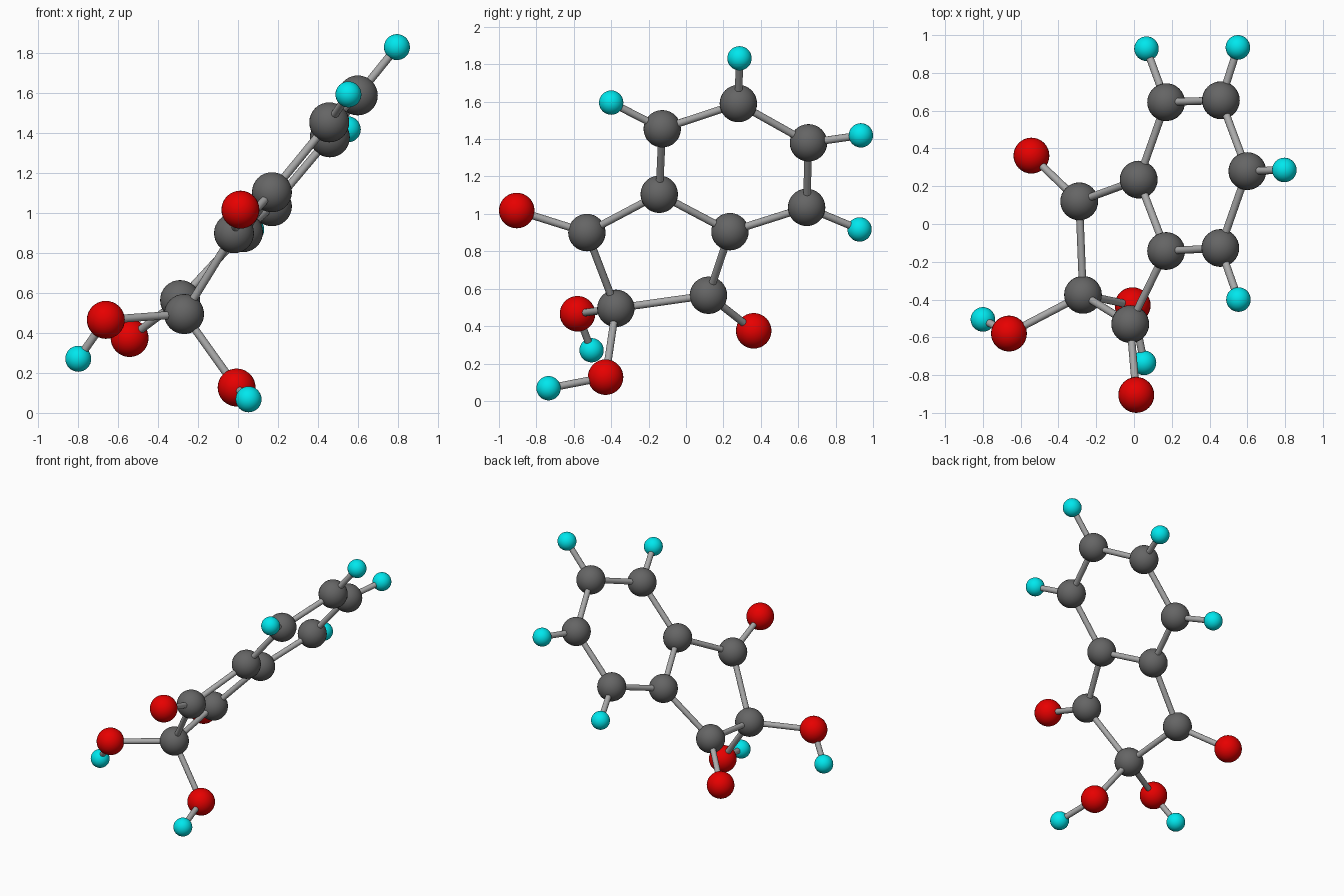
import bpy
from mathutils import Vector

if "Cube" in bpy.data.objects:
    bpy.data.objects.remove(bpy.data.objects["Cube"])

# Atom centres, grouped by colour and size
carbons = {
    "c1": (-0.02, -0.53, 0.90), "c2": (-0.27, -0.375, 0.495),
    "c3": (-0.29, 0.12, 0.565), "c3a": (0.025, 0.235, 0.905),
    "c7a": (0.17, -0.143, 1.105), "c4": (0.17, 0.645, 1.035),
    "c5": (0.46, 0.655, 1.38), "c6": (0.60, 0.28, 1.59),
    "c7": (0.457, -0.127, 1.455),
}
oxygens = {
    "o1": (0.012, -0.905, 1.018), "o3": (-0.543, 0.362, 0.375),
    "oa": (-0.662, -0.58, 0.466), "ob": (-0.007, -0.43, 0.127),
}
hydrogens = {
    "ha": (-0.80, -0.505, 0.271), "hb": (0.053, -0.735, 0.068),
    "h4": (0.066, 0.928, 0.917), "h5": (0.55, 0.935, 1.42),
    "h6": (0.796, 0.286, 1.832), "h7": (0.553, -0.40, 1.595),
}
bonds = ("c1-c2 c2-c3 c3-c3a c3a-c7a c7a-c1 c3a-c4 c4-c5 c5-c6 c6-c7 c7-c7a "
         "c1-o1 c3-o3 c2-oa c2-ob oa-ha ob-hb c4-h4 c5-h5 c6-h6 c7-h7")


def material(name, color):
    m = bpy.data.materials.new(name)
    m.diffuse_color = color
    m.use_nodes = True
    m.node_tree.nodes["Principled BSDF"].inputs["Base Color"].default_value = m.diffuse_color
    return m


def finish(name, mat):
    ob = bpy.context.object
    ob.name = name
    ob.data.materials.append(mat)
    bpy.ops.object.shade_smooth_by_angle()


def atom(name, pos, radius, mat):
    bpy.ops.mesh.primitive_uv_sphere_add(segments=32, ring_count=16,
                                         radius=radius, location=pos)
    finish(name, mat)


def bond(name, a, b, mat):
    a, b = Vector(a), Vector(b)
    d = b - a
    bpy.ops.mesh.primitive_cylinder_add(
        vertices=16, radius=0.02, depth=d.length, location=(a + b) / 2,
        rotation=d.to_track_quat('Z', 'Y').to_euler())
    finish(name, mat)


dark = material("dark_grey", (0.13, 0.13, 0.13, 1))
red = material("red", (0.8, 0.0, 0.0, 1))
cyan = material("cyan", (0.0, 0.8, 0.85, 1))
light = material("light_grey", (0.4, 0.4, 0.4, 1))

# Atoms
for group, label, radius, mat in ((carbons, "carbon", 0.1, dark),
                                  (oxygens, "oxygen", 0.095, red),
                                  (hydrogens, "hydrogen", 0.065, cyan)):
    for key, pos in group.items():
        atom(f"{label}_atom_{key[1:]}", pos, radius, mat)

# Bond rods between atom centres
centres = {**carbons, **oxygens, **hydrogens}
for pair in bonds.split():
    a, b = pair.split("-")
    bond(f"bond_{a}_{b}", centres[a], centres[b], light)
